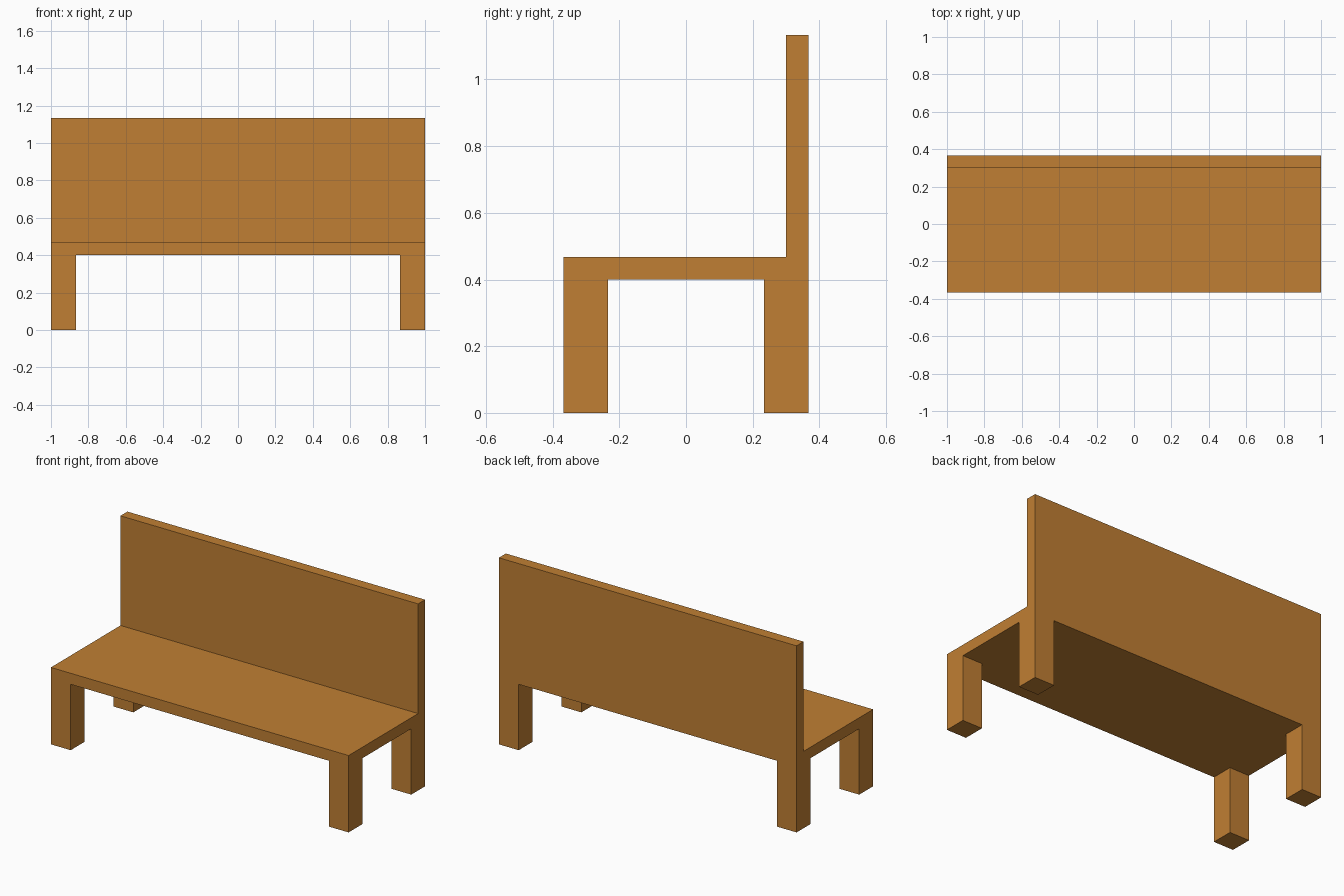
import bpy
import bmesh
from mathutils import Vector

cube = bpy.data.objects.get("Cube")
if cube:
    bpy.data.objects.remove(cube, do_unlink=True)

# Single warm wood colour
WOOD = (0.527, 0.212, 0.033, 1.0)
wood = bpy.data.materials.new("warm wood")
wood.use_nodes = True
wood.diffuse_color = WOOD
wood.node_tree.nodes["Principled BSDF"].inputs["Base Color"].default_value = WOOD

# Main dimensions
HALF_X, HALF_Y = 1.0, 0.367
LEG, LEG_H = 0.133, 0.4
BOARD = 0.067
SEAT_TOP, TOP = LEG_H + BOARD, 1.133


def box(name, low, high):
    """Flat-shaded box between two opposite corners."""
    low, high = Vector(low), Vector(high)
    bm = bmesh.new()
    bmesh.ops.create_cube(bm, size=1)
    bmesh.ops.scale(bm, vec=high - low, verts=bm.verts)
    mesh = bpy.data.meshes.new(name)
    bm.to_mesh(mesh)
    bm.free()
    mesh.materials.append(wood)
    obj = bpy.data.objects.new(name, mesh)
    obj.location = (low + high) / 2
    bpy.context.collection.objects.link(obj)
    return obj


# Seat board and upright backrest along its rear edge
box("seat", (-HALF_X, -HALF_Y, LEG_H), (HALF_X, HALF_Y, SEAT_TOP))
box("backrest", (-HALF_X, HALF_Y - BOARD, SEAT_TOP), (HALF_X, HALF_Y, TOP))

# Square legs flush with the four corners
for side, x in (("right", -HALF_X), ("left", HALF_X - LEG)):
    for end, y in (("front", -HALF_Y), ("back", HALF_Y - LEG)):
        box(f"{end}_{side}_leg", (x, y, 0), (x + LEG, y + LEG, LEG_H))
